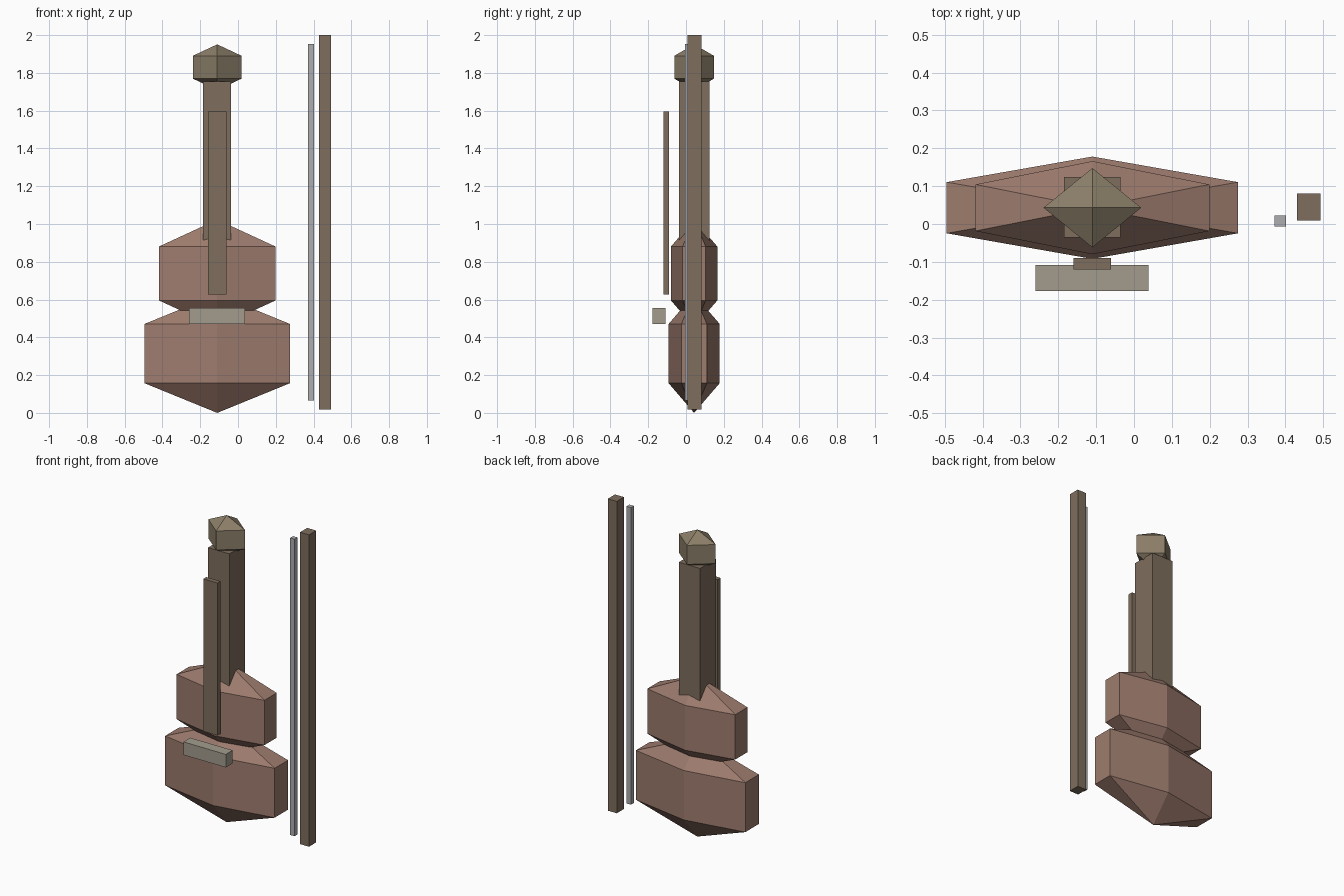
import bpy
import bmesh
from math import sin, cos, pi

if "Cube" in bpy.data.objects:
    bpy.data.objects.remove(bpy.data.objects["Cube"])


def material(name, rgb):
    m = bpy.data.materials.new(name)
    m.diffuse_color = (*rgb, 1)
    m.use_nodes = True
    m.node_tree.nodes["Principled BSDF"].inputs["Base Color"].default_value = m.diffuse_color
    return m


red_wood = material("red_wood", (0.34, 0.20, 0.155))
dark_wood = material("dark_wood", (0.21, 0.155, 0.11))
head_wood = material("head_wood", (0.26, 0.21, 0.14))
pale = material("pale", (0.37, 0.335, 0.27))
silver = material("silver", (0.42, 0.42, 0.44))


def finish(name, bm, mat):
    bmesh.ops.recalc_face_normals(bm, faces=bm.faces[:])
    mesh = bpy.data.meshes.new(name)
    bm.to_mesh(mesh)
    bm.free()
    mesh.materials.append(mat)
    bpy.context.collection.objects.link(bpy.data.objects.new(name, mesh))


def box(name, x, y, z, mat):
    """Box from (min, max) ranges."""
    bm = bmesh.new()
    bmesh.ops.create_cube(bm, size=1)
    for v in bm.verts:
        for i, (a, b) in enumerate((x, y, z)):
            v.co[i] = (a + b) / 2 + v.co[i] * (b - a)
    finish(name, bm, mat)


def faceted_ball(name, sides, center, radii, mat):
    """Coarse sphere: two poles and two rings, one corner facing the front."""
    cx, cy, cz = center
    rx, ry, rz = radii
    bm = bmesh.new()
    top = bm.verts.new((cx, cy, cz + rz))
    bottom = bm.verts.new((cx, cy, cz - rz))
    low, high = [[bm.verts.new((cx + rx * sin(pi / 3) * sin(2 * pi * k / sides),
                                cy - ry * sin(pi / 3) * cos(2 * pi * k / sides),
                                cz + s * rz / 2)) for k in range(sides)]
                 for s in (-1, 1)]
    for k in range(sides):
        n = (k + 1) % sides
        bm.faces.new((low[k], low[n], high[n], high[k]))
        bm.faces.new((high[k], high[n], top))
        bm.faces.new((low[n], low[k], bottom))
    finish(name, bm, mat)


# Body
faceted_ball("lower_body", 6, (-0.11, 0.043, 0.314), (0.513, 0.156, 0.314), red_wood)
faceted_ball("upper_body", 6, (-0.11, 0.043, 0.738), (0.412, 0.142, 0.285), red_wood)

# Neck, head and front fittings
box("neck", (-0.185, -0.036), (-0.036, 0.124), (0.88, 1.755), dark_wood)
faceted_ball("head", 4, (-0.11, 0.043, 1.83), (0.149, 0.121, 0.121), head_wood)
box("fingerboard", (-0.16, -0.061), (-0.12, -0.09), (0.626, 1.595), dark_wood)
box("bridge", (-0.26, 0.038), (-0.177, -0.108), (0.471, 0.554), pale)

# Bow
box("bow_stick", (0.43, 0.493), (0.009, 0.081), (0.018, 2.0), dark_wood)
box("bow_hair", (0.371, 0.402), (-0.006, 0.023), (0.066, 1.954), silver)
